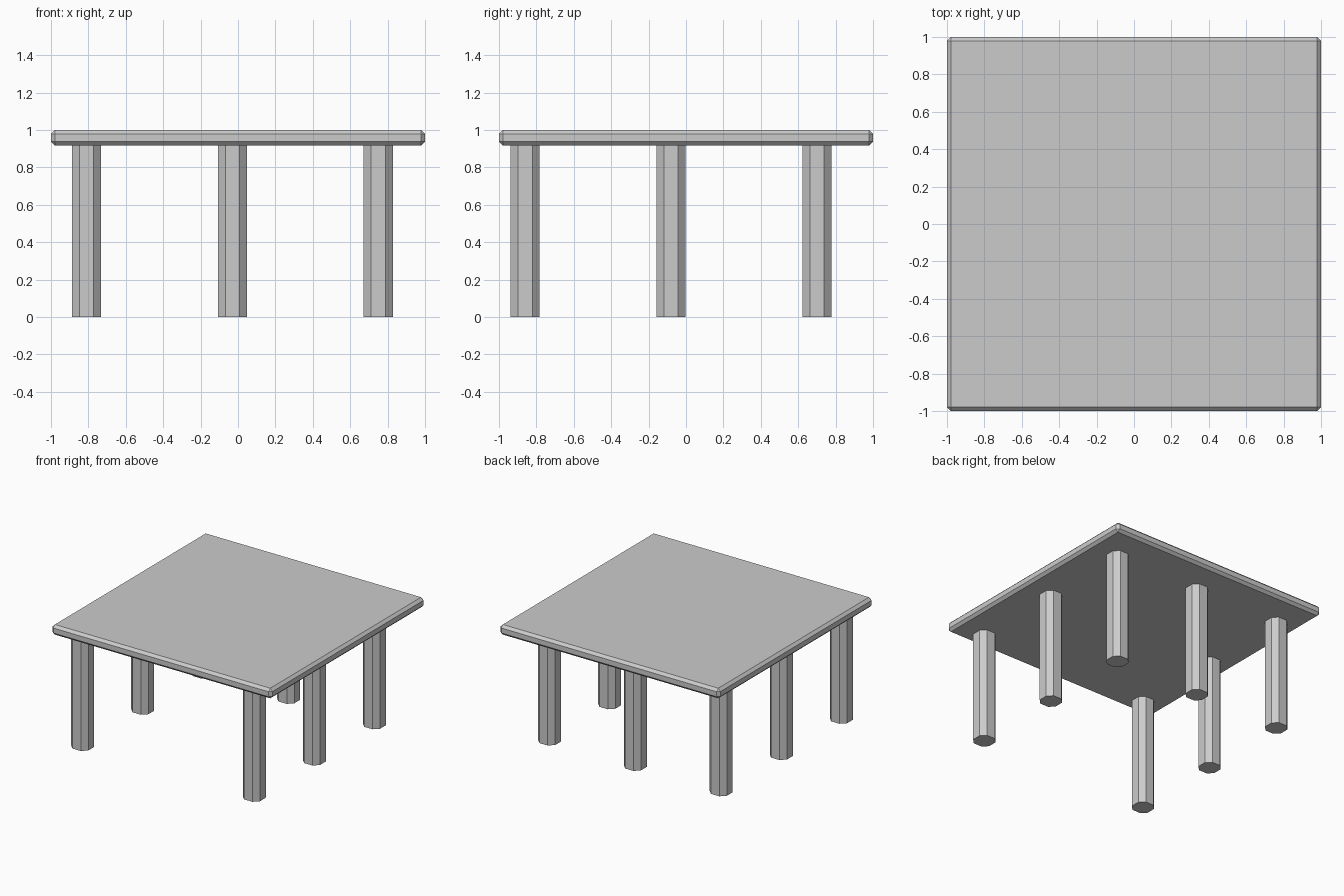
import bpy
import bmesh

if "Cube" in bpy.data.objects:
    bpy.data.objects.remove(bpy.data.objects["Cube"])

TOP_Z, UNDER_Z = 1.0, 0.917


def make_box(name, size, centre, bevel, vertical_only=False):
    """Box with single-segment chamfers on all edges or just the upright ones."""
    bm = bmesh.new()
    bmesh.ops.create_cube(bm, size=1.0)
    bmesh.ops.scale(bm, vec=size, verts=bm.verts)
    edges = [e for e in bm.edges
             if not vertical_only
             or abs(e.verts[0].co.z - e.verts[1].co.z) > 0.01]
    bmesh.ops.bevel(bm, geom=edges, offset=bevel, offset_type='OFFSET',
                    segments=1, affect='EDGES')
    mesh = bpy.data.meshes.new(name)
    bm.to_mesh(mesh)
    bm.free()
    obj = bpy.data.objects.new(name, mesh)
    obj.location = centre
    bpy.context.collection.objects.link(obj)
    return obj


# Square tabletop with chamfered edges
make_box("tabletop", (2.0, 2.0, TOP_Z - UNDER_Z),
         (0, 0, (TOP_Z + UNDER_Z) / 2), 0.021)

# Eight-sided legs on an offset 3 x 3 grid; centre and front middle stay open
columns = {"left": -0.81, "middle": -0.03, "right": 0.75}
rows = {"front": -0.86, "centre": -0.08, "back": 0.70}
for row, y in rows.items():
    for column, x in columns.items():
        if column == "middle" and row != "back":
            continue
        make_box(f"{row}_{column}_leg", (0.156, 0.156, UNDER_Z),
                 (x, y, UNDER_Z / 2), 0.04, vertical_only=True)
